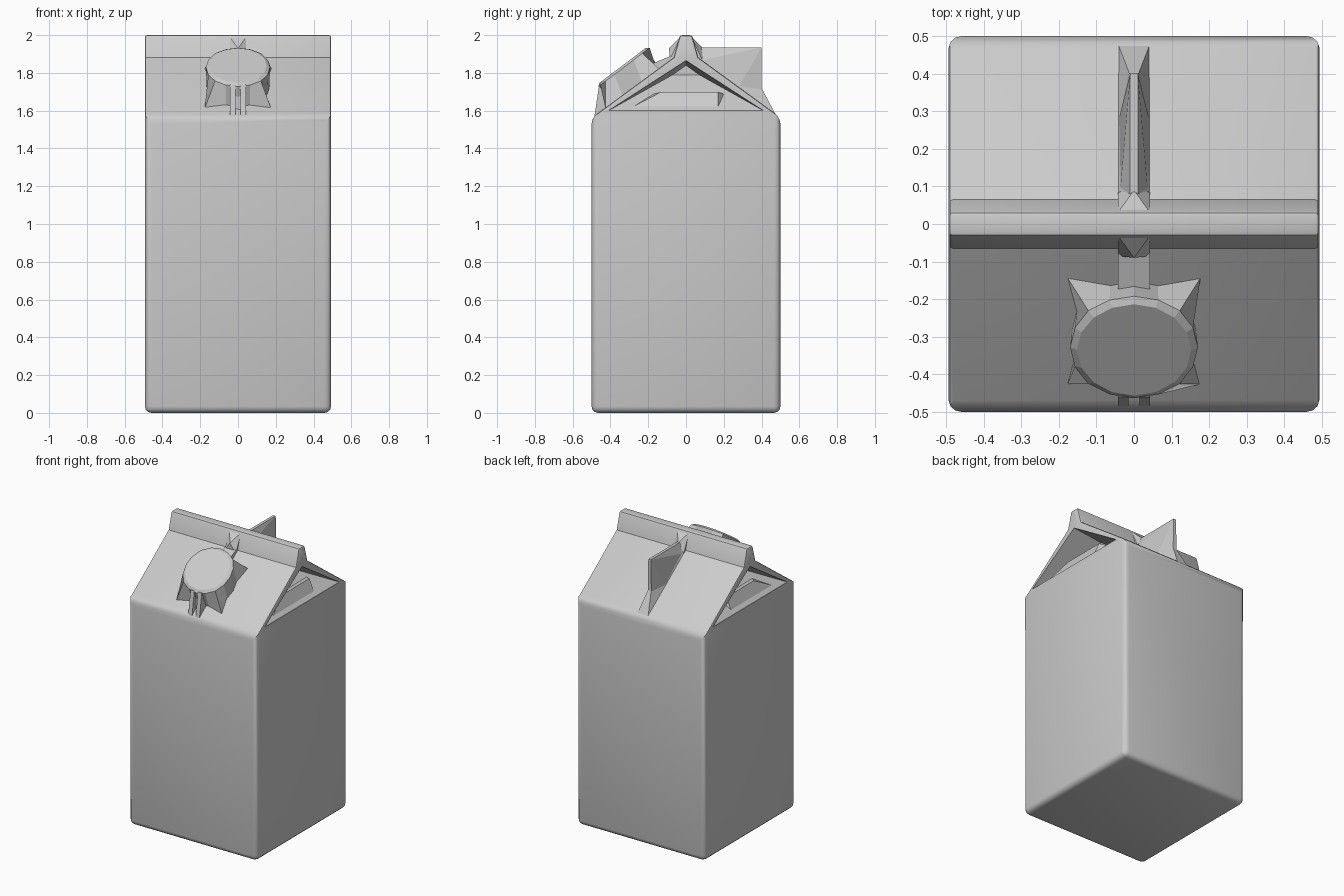
import bpy, bmesh, math
from mathutils import Matrix, Vector

old = bpy.data.objects.get("Cube")
if old:
    bpy.data.objects.remove(old, do_unlink=True)

GREY = (0.6, 0.6, 0.6, 1)
grey = bpy.data.materials.new("plain grey")
grey.use_nodes = True
grey.diffuse_color = GREY
grey.node_tree.nodes["Principled BSDF"].inputs["Base Color"].default_value = GREY


def finish(name, bm):
    """Turn a bmesh into a named grey object."""
    bmesh.ops.recalc_face_normals(bm, faces=bm.faces)
    mesh = bpy.data.meshes.new(name)
    bm.to_mesh(mesh)
    bm.free()
    mesh.materials.append(grey)
    ob = bpy.data.objects.new(name, mesh)
    bpy.context.collection.objects.link(ob)
    return ob


def hull(name, points):
    """Convex solid around a few points."""
    bm = bmesh.new()
    for p in points:
        bm.verts.new(p)
    res = bmesh.ops.convex_hull(bm, input=bm.verts)
    loose = [g for g in res["geom_interior"] if isinstance(g, bmesh.types.BMVert)]
    bmesh.ops.delete(bm, geom=loose, context="VERTS")
    return finish(name, bm)


def both(half, *yz):
    """Points mirrored in x."""
    return [(s * half, y, z) for s in (-1, 1) for y, z in yz]


def roof_z(y):
    return 1.565 + (0.5 - abs(y)) * 0.73


# Carton: gabled side profile with ridge fin, extruded across the width
half_profile = [(0.5, 0), (0.5, 1.565), (0.065, 1.882), (0.032, 2.0)]
profile = half_profile + [(-y, z) for y, z in reversed(half_profile)]
bm = bmesh.new()
end = bm.faces.new([bm.verts.new((-0.493, y, z)) for y, z in profile])
ext = bmesh.ops.extrude_face_region(bm, geom=[end])
for v in ext["geom"]:
    if isinstance(v, bmesh.types.BMVert):
        v.co.x = 0.493
bmesh.ops.recalc_face_normals(bm, faces=bm.faces)


def low(e):
    return all(v.co.z < 1.6 for v in e.verts)


bmesh.ops.bevel(bm, geom=[e for e in bm.edges if low(e)], offset=0.035,
                segments=3, profile=0.5, affect="EDGES")
rim = [e for e in bm.edges if max(v.co.z for v in e.verts) > 1.8
       and e.calc_face_angle(0) > 0.6
       and not all(1.8 < v.co.z < 1.9 for v in e.verts)]
bmesh.ops.bevel(bm, geom=rim, offset=0.012, segments=2, profile=0.5, affect="EDGES")
carton = finish("carton", bm)

# Folded-in gussets under both gable ends
for side, label in ((-1, "right"), (1, "left")):
    outer = [(side * x, y, z) for x in (0.49, 0.6)
             for y, z in ((-0.41, 1.6), (0.41, 1.6), (0, 1.865))]
    inner = [(side * 0.27, y, z) for y, z in ((-0.07, 1.79), (0.07, 1.79), (0, 1.84))]
    cutter = hull(label + "_gusset_cutter", outer + inner)
    cutter.hide_render = True
    cutter.hide_viewport = True
    cutter.display_type = "WIRE"
    mod = carton.modifiers.new("gusset", "BOOLEAN")
    mod.operation = "DIFFERENCE"
    mod.solver = "EXACT"
    mod.object = cutter
    # Crumpled flap lying in the fold
    hull(label + "_gusset_flap",
         [(side * x, y, z) for x, y, z in (
             (0.47, -0.3, 1.61), (0.47, 0.17, 1.61), (0.43, -0.13, 1.7),
             (0.43, 0.17, 1.7), (0.36, -0.2, 1.68), (0.36, 0.22, 1.68))])

# Back fold: wide foot along the roof and a thin upright blade
hull("back_fold_foot", both(0.043, (0.05, 1.87), (0.48, 1.57), (0.09, 1.86))
     + both(0.012, (0.08, 1.93), (0.4, 1.72)))
hull("back_fold_blade", both(0.01, (0.05, 1.935), (0.4, 1.935))
     + both(0.04, (0.05, 1.86), (0.28, roof_z(0.28)))
     + both(0.015, (0.4, roof_z(0.4))))

# Front fold running beneath the cap, with a slim groove in its foot
hull("front_fold", both(0.043, (-0.05, 1.86), (-0.08, 1.89), (-0.44, 1.74), (-0.44, 1.6)))
for s, label in ((-1, "right"), (1, "left")):
    hull(label + "_front_fold_leg",
         [(s * x, y, z) for x in (0.014, 0.043)
          for y, z in ((-0.43, 1.75), (-0.46, 1.735), (-0.485, 1.57), (-0.43, 1.6))])

# Pinched ridge crossing
for s, label in ((-1, "front"), (1, "back")):
    hull(label + "_ridge_pinch", both(0.043, (0, 1.99), (s * 0.03, 1.99), (s * 0.085, 1.87), (0, 1.87))
         + [(0, s * 0.09, 1.93)])

# Pour cap: tilted disc flaring to a four-pointed base
SIDES = 16
bm = bmesh.new()
rings = []
for depth, radius, point, slide in ((0, 0.152, 0.152, 0), (-0.012, 0.17, 0.172, 0),
                                    (-0.13, 0.165, 0.25, -0.035)):
    ring = []
    for i in range(SIDES):
        a = math.tau * i / SIDES
        r = point if i % 4 == 2 else radius
        ring.append(bm.verts.new((r * math.cos(a), r * math.sin(a) + slide, depth)))
    rings.append(ring)
for upper, lower in zip(rings, rings[1:]):
    for i in range(SIDES):
        j = (i + 1) % SIDES
        bm.faces.new((upper[i], upper[j], lower[j], lower[i]))
bm.faces.new(rings[0])
bm.faces.new(rings[-1][::-1])
tilt = Matrix.Translation(Vector((0, -0.335, 1.84))) @ Matrix.Rotation(math.radians(37), 4, "X")
bmesh.ops.transform(bm, matrix=tilt, verts=bm.verts)
finish("pour_cap", bm)

# Rounded edges shade smoothly, folds stay crisp
bpy.ops.object.select_all(action="DESELECT")
carton.select_set(True)
bpy.context.view_layer.objects.active = carton
bpy.ops.object.shade_smooth_by_angle(angle=math.radians(32))
